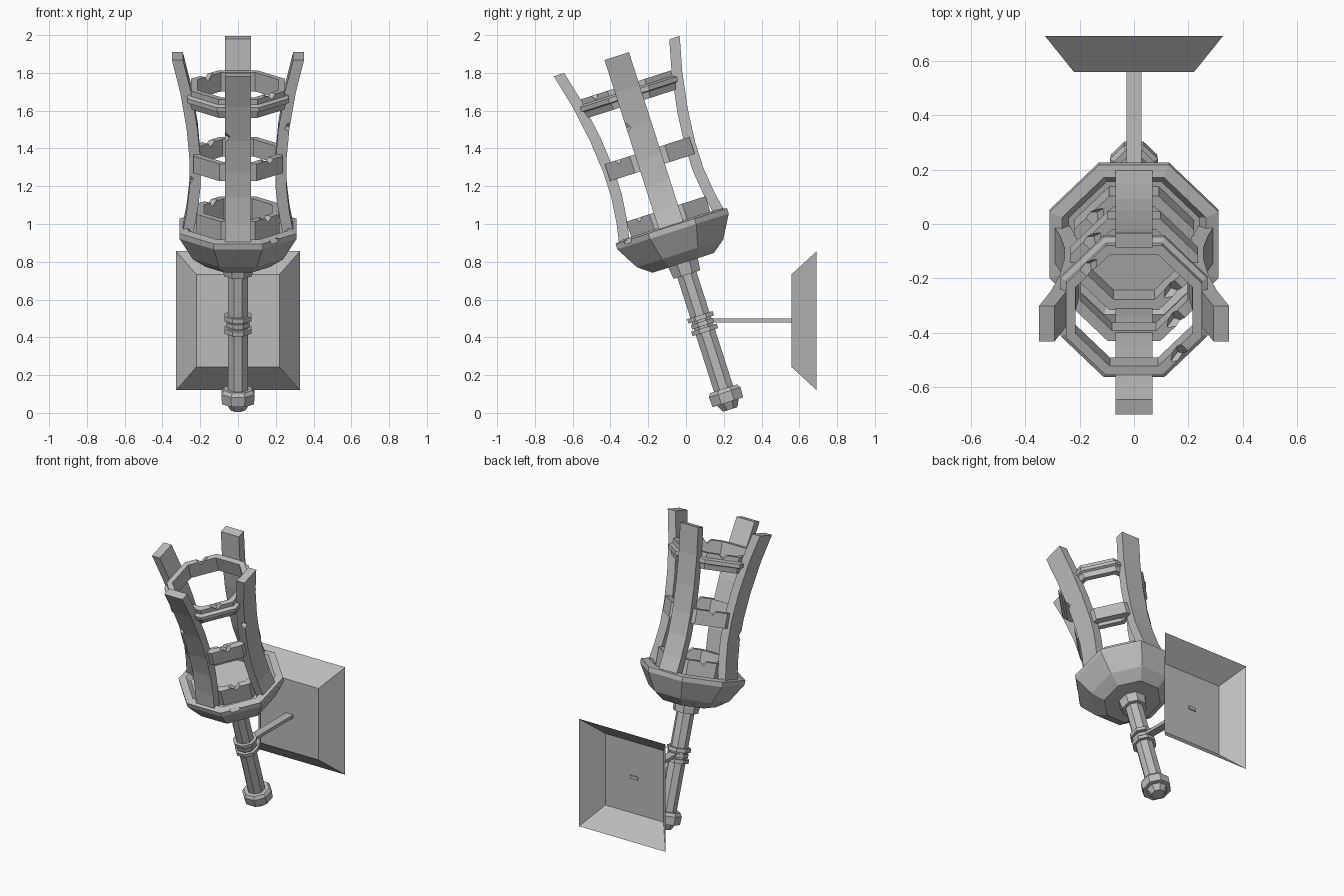
import bpy, bmesh, math
from mathutils import Matrix, Vector

if "Cube" in bpy.data.objects:
    bpy.data.objects.remove(bpy.data.objects["Cube"], do_unlink=True)

metal = bpy.data.materials.new("grey_metal")
metal.use_nodes = True
GREY = (0.5, 0.5, 0.5, 1)
metal.diffuse_color = GREY
metal.node_tree.nodes["Principled BSDF"].inputs["Base Color"].default_value = GREY

# The torch leans forward about the foot of its handle
LEAN = Matrix.Translation((0, 0.234, 0.018)) @ Matrix.Rotation(math.radians(17.8), 4, 'X')


def finish(name, bm, matrix=LEAN, closed=True):
    if closed:
        bmesh.ops.recalc_face_normals(bm, faces=bm.faces)
    mesh = bpy.data.meshes.new(name)
    bm.to_mesh(mesh)
    bm.free()
    mesh.materials.append(metal)
    obj = bpy.data.objects.new(name, mesh)
    obj.matrix_world = matrix
    bpy.context.collection.objects.link(obj)
    return obj


def lathe(name, profile, loop=False):
    """Eight-sided turned part; profile holds (flat-to-axis distance, height)."""
    bm = bmesh.new()
    rings = []
    for r, h in profile:
        c = r / math.cos(math.pi / 8)
        angles = [math.pi / 8 + i * math.pi / 4 for i in range(8)]
        rings.append([bm.verts.new((c * math.cos(a), c * math.sin(a), h)) for a in angles])
    pairs = list(zip(rings, rings[1:]))
    if loop:
        pairs.append((rings[-1], rings[0]))
    else:
        bm.faces.new(rings[0])
        bm.faces.new(rings[-1])
    for a, b in pairs:
        for i in range(8):
            j = (i + 1) % 8
            bm.faces.new((a[i], a[j], b[j], b[i]))
    return finish(name, bm)


def chip(obj, notches):
    """Cut small diamond notches at (position, turn axis, size)."""
    bm = bmesh.new()
    for pos, axis, size in notches:
        m = Matrix.Translation(pos) @ Matrix.Rotation(math.pi / 4, 4, Vector(axis))
        bmesh.ops.create_cube(bm, size=size, matrix=m)
    cutter = finish("chip_cutter", bm)
    cutter.hide_render = True
    mod = obj.modifiers.new("chips", 'BOOLEAN')
    mod.operation = 'DIFFERENCE'
    mod.solver = 'EXACT'
    mod.object = cutter
    bpy.context.view_layer.update()
    graph = bpy.context.evaluated_depsgraph_get()
    mesh = bpy.data.meshes.new_from_object(obj.evaluated_get(graph))
    obj.modifiers.clear()
    obj.data = mesh
    bpy.data.objects.remove(cutter, do_unlink=True)


# Handle, pommel, grip bands and collar
lathe("handle", [(0.053, 0.03), (0.053, 0.8)])
lathe("pommel", [(0.04, 0), (0.06, 0.04), (0.085, 0.04), (0.088, 0.095),
                 (0.075, 0.115), (0.053, 0.115)])
for i, h in enumerate((0.43, 0.465, 0.5)):
    r = 0.062 if i == 1 else 0.071
    lathe("grip_band", [(r, h), (r, h + 0.025)])
lathe("collar", [(0.074, 0.75), (0.085, 0.84)])

# Faceted cup
cup = lathe("cup", [(0.17, 0.815), (0.24, 0.868), (0.31, 0.99), (0.31, 1.02),
                    (0.265, 1.03), (0.24, 1.0)])
chip(cup, [((0.2, -0.25, 1.03), (1, 1, 0), 0.05)])

# Basket hoops
low = lathe("low_hoop", [(0.22, 0.99), (0.22, 1.115), (0.18, 1.115), (0.18, 0.99)], True)
mid = lathe("middle_hoop", [(0.235, 1.345), (0.235, 1.44), (0.195, 1.44), (0.195, 1.345)], True)
top = lathe("top_hoop", [(0.245, 1.7), (0.255, 1.735), (0.27, 1.74), (0.27, 1.765), (0.25, 1.775),
                         (0.25, 1.805), (0.215, 1.805), (0.215, 1.7)], True)
for hoop, r, h in ((low, 0.2, 1.12), (mid, 0.215, 1.445), (top, 0.235, 1.81)):
    k = r * math.sqrt(0.5)
    chip(hoop, [((k, -k, h), (1, -1, 0), 0.05), ((-k, k, h), (-1, 1, 0), 0.05)])

# Four flaring staves: (outer distance, height), lofted as one curved bar
STAVE = [(0.295, 1.0), (0.272, 1.12), (0.256, 1.26), (0.256, 1.4),
         (0.272, 1.58), (0.305, 1.78), (0.35, 1.965)]
HALF, THICK = 0.068, 0.058
CHIPS = {"back": (0.29, 1.2), "left": (0.27, 1.59), "front": (0.275, 1.6), "right": (0.26, 1.3)}
for turn, side in enumerate(("right", "front", "left", "back")):
    bm = bmesh.new()
    sections = []
    for r, h in STAVE:
        sections.append([bm.verts.new(p) for p in (
            (-r, -HALF, h), (-r, HALF, h), (THICK - r, HALF, h), (THICK - r, -HALF, h))])
    for a, b in zip(sections, sections[1:]):
        for i in range(4):
            j = (i + 1) % 4
            bm.faces.new((a[i], a[j], b[j], b[i]))
    bm.faces.new(sections[0])
    bm.faces.new(sections[-1])
    spin = Matrix.Rotation(turn * math.pi / 2, 4, 'Z')
    bmesh.ops.transform(bm, matrix=spin, verts=bm.verts)
    stave = finish(side + "_stave", bm)
    r, h = CHIPS[side]
    edge = HALF if side in ("front", "left") else -HALF
    edge = -edge if side == "left" else edge
    edge = HALF if side == "back" else edge
    if side == "left":
        where, axis = Vector((r, -HALF, h)), (1, 1, 0)
    else:
        where, axis = spin @ Vector((-r, edge, h)), spin @ Vector((1, 1, 0))
    chip(stave, [(where, axis, 0.035)])

# Wall arm
bm = bmesh.new()
bmesh.ops.create_cube(bm, size=1, matrix=Matrix.Translation((0, 0.34, 0.49))
                      @ Matrix.Diagonal((0.055, 0.45, 0.022, 1)))
finish("wall_arm", bm, Matrix())

# Wall plate: a flared dish, open at the back
bm = bmesh.new()
inner, outer = [[bm.verts.new((sx * w, y, 0.488 + sz * h)) for sx, sz in
                 ((-1, -1), (1, -1), (1, 1), (-1, 1))]
                for w, h, y in ((0.22, 0.245, 0.558), (0.328, 0.368, 0.692))]
bm.faces.new(inner)
for i in range(4):
    j = (i + 1) % 4
    bm.faces.new((inner[j], inner[i], outer[i], outer[j]))
finish("wall_plate", bm, Matrix(), closed=False)
